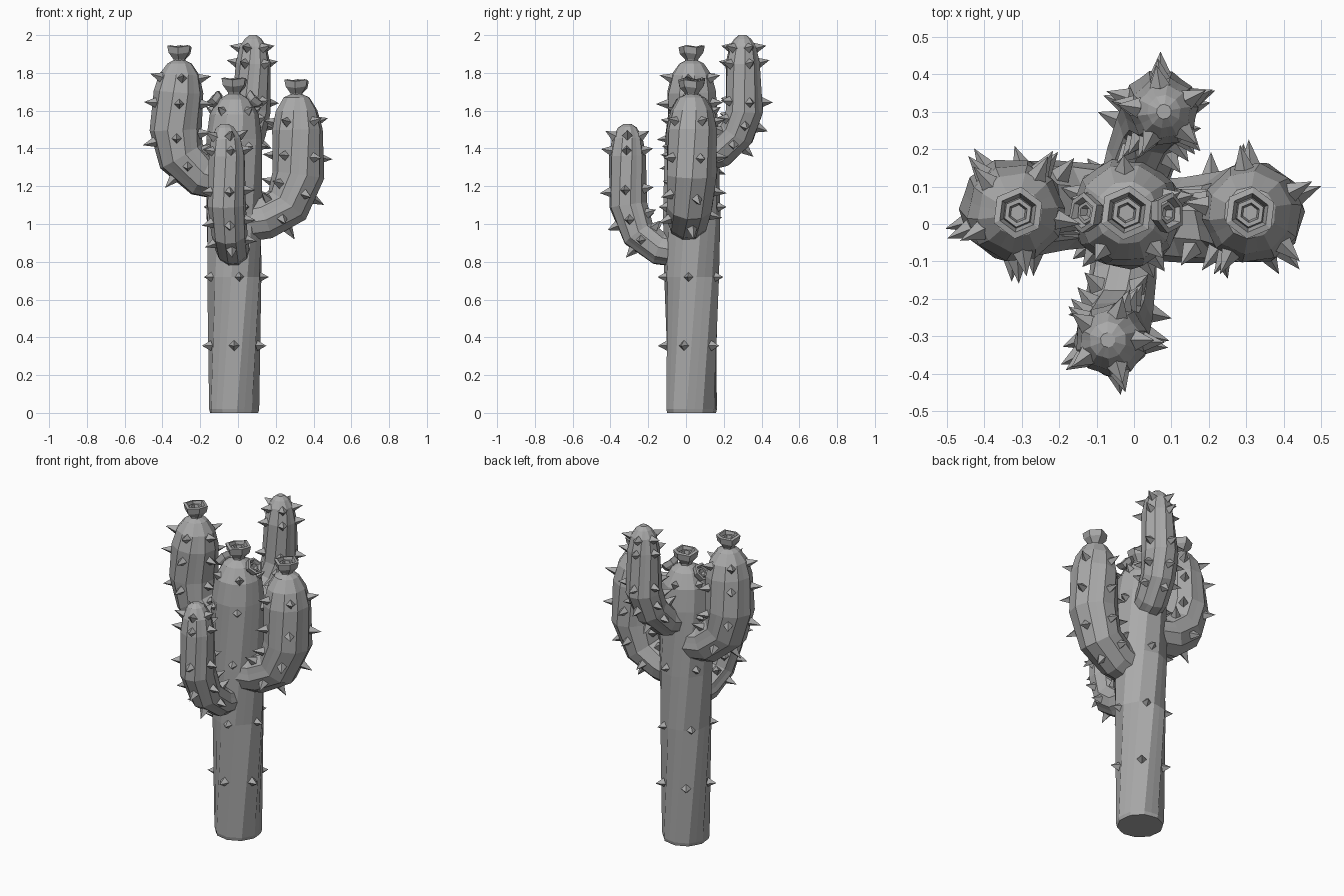
import bpy, bmesh, math
from mathutils import Vector, Matrix, Quaternion

cube = bpy.data.objects.get("Cube")
if cube:
    bpy.data.objects.remove(cube)

GREY = 0.4
mat = bpy.data.materials.new("plain grey")
mat.use_nodes = True
mat.diffuse_color = (GREY, GREY, GREY, 1)
mat.node_tree.nodes["Principled BSDF"].inputs["Base Color"].default_value = (GREY, GREY, GREY, 1)

RIBS = 5


def finish(bm, name):
    bmesh.ops.recalc_face_normals(bm, faces=bm.faces)
    mesh = bpy.data.meshes.new(name)
    bm.to_mesh(mesh)
    bm.free()
    mesh.materials.append(mat)
    obj = bpy.data.objects.new(name, mesh)
    bpy.context.collection.objects.link(obj)


def bridge(bm, loops):
    """Join a row of equal vertex loops into a closed tube."""
    n = len(loops[0])
    for lo, hi in zip(loops, loops[1:]):
        for j in range(n):
            bm.faces.new((lo[j], lo[(j + 1) % n], hi[(j + 1) % n], hi[j]))
    bm.faces.new(loops[0])
    bm.faces.new(loops[-1])


def frames(path, twist, turn):
    """Position, radius, tangent and side vector for every ring, twisting along the path."""
    pts = [Vector(p[:3]) for p in path]
    result, side, length = [], None, 0
    for i, p in enumerate(pts):
        tan = (pts[min(i + 1, len(pts) - 1)] - pts[max(i - 1, 0)]).normalized()
        if side is None:
            side = tan.cross(Vector((0, 1, 0)) if abs(tan.y) < 0.8 else Vector((1, 0, 0)))
        else:
            length += (p - pts[i - 1]).length
        side = (side - tan * side.dot(tan)).normalized()
        result.append((p, path[i][3], tan, Quaternion(tan, turn + twist * length) @ side))
    return result


def stem(name, path, valley, spine_rows, spine_len, turn, twist=0.55):
    """Ribbed tube along a path, plus a set of spines standing on its ribs."""
    rings = frames(path, twist, turn)
    bm = bmesh.new()
    loops = []
    for p, r, tan, side in rings:
        loop = []
        for k in range(RIBS):
            for off, f in ((-0.3, 1), (0.3, 1), (math.pi / RIBS, valley)):
                spin = Quaternion(tan, k * math.tau / RIBS + off)
                loop.append(bm.verts.new(p + spin @ side * r * f))
        loops.append(loop)
    bridge(bm, loops)
    finish(bm, name)

    # spines: four-sided pyramids
    bm = bmesh.new()
    for row in spine_rows:
        i = int(row)
        t = row - i
        (p0, r0, t0, s0), (p1, r1, t1, s1) = rings[i], rings[i + 1]
        p, r = p0.lerp(p1, t), r0 + (r1 - r0) * t
        tan, side = t0.lerp(t1, t).normalized(), s0.lerp(s1, t).normalized()
        slope = (r1 - r0) / (p1 - p0).length
        for k in range(RIBS):
            out = Quaternion(tan, k * math.tau / RIBS) @ side
            aim = (out - tan * max(slope, -1)).normalized()
            place = Matrix.Translation(p + out * r * 0.92 + aim * spine_len / 2)
            place = place @ aim.to_track_quat('Z', 'Y').to_matrix().to_4x4()
            bmesh.ops.create_cone(bm, cap_ends=True, segments=4, radius1=0.028, radius2=0,
                                  depth=spine_len, matrix=place)
    finish(bm, name + "_spines")


def flower(name, loc, size, tilt=0.0):
    """Six-sided open cup with a wavy rim and a smaller cup inside."""
    bm = bmesh.new()
    profile = ((0.45, -0.3), (0.5, 0.1), (0.9, 0.5), (1.0, 1.0), (0.75, 1.05), (0.6, 0.6),
               (0.55, 0.9), (0.38, 0.9), (0.3, 0.5))
    place = Matrix.Translation(loc) @ Matrix.Rotation(tilt, 4, 'Y') @ Matrix.Scale(size, 4)
    loops = []
    for r, z in profile:
        loop = []
        for k in range(6):
            a = k * math.tau / 6 + 0.4
            lift = 0.12 * (k % 2) if r > 0.7 else 0
            loop.append(bm.verts.new(place @ Vector((r * math.cos(a), r * math.sin(a), z + lift))))
        loops.append(loop)
    bridge(bm, loops)
    finish(bm, name)


# trunk
stem("trunk", [(-0.02, 0.03, 0, 0.13), (-0.02, 0.03, 0.02, 0.135), (-0.02, 0.03, 0.72, 0.146),
               (-0.02, 0.03, 1.05, 0.152), (-0.02, 0.03, 1.45, 0.148), (-0.02, 0.03, 1.58, 0.13),
               (-0.02, 0.03, 1.66, 0.085), (-0.02, 0.03, 1.69, 0.03)],
     0.96, (1.48, 2, 3.1, 3.9, 5.2), 0.05, 1.37)

# side arms
stem("right_arm", [(-0.04, 0.05, 1.22, 0.105), (-0.19, 0.05, 1.26, 0.12), (-0.3, 0.04, 1.36, 0.13),
                   (-0.33, 0.04, 1.5, 0.138), (-0.315, 0.03, 1.7, 0.132), (-0.31, 0.03, 1.79, 0.108),
                   (-0.31, 0.03, 1.85, 0.065), (-0.31, 0.03, 1.87, 0.025)],
     0.94, (1.6, 2.7, 3.7, 4.8), 0.07, 0)
stem("left_arm", [(0, 0.01, 1.0, 0.105), (0.14, 0.01, 1.03, 0.115), (0.26, 0.02, 1.1, 0.125),
                  (0.32, 0.03, 1.26, 0.138), (0.315, 0.03, 1.5, 0.135), (0.31, 0.03, 1.6, 0.112),
                  (0.31, 0.03, 1.67, 0.07), (0.31, 0.03, 1.69, 0.025)],
     0.94, (1.5, 2.5, 3.4, 4.4), 0.07, math.pi)

# front and back arms
stem("front_arm", [(-0.02, 0, 0.85, 0.085), (-0.03, -0.14, 0.87, 0.09), (-0.045, -0.25, 0.95, 0.095),
                   (-0.06, -0.305, 1.1, 0.102), (-0.06, -0.31, 1.36, 0.098), (-0.065, -0.31, 1.45, 0.082),
                   (-0.07, -0.31, 1.51, 0.05), (-0.07, -0.31, 1.53, 0.02)],
     0.93, (1.7, 2.5, 3.3, 4.3, 5.2), 0.06, math.pi)
stem("back_arm", [(-0.02, 0.05, 1.35, 0.085), (0.02, 0.18, 1.39, 0.095), (0.05, 0.27, 1.48, 0.098),
                  (0.07, 0.31, 1.6, 0.103), (0.08, 0.3, 1.85, 0.092), (0.08, 0.3, 1.94, 0.072),
                  (0.08, 0.3, 1.98, 0.045), (0.08, 0.3, 2.0, 0.02)],
     0.93, (1.7, 2.5, 3.2, 4.0, 4.9), 0.06, 0)

# flowers on the tips, with two buds beside the trunk flower
flower("trunk_flower", (-0.02, 0.03, 1.69), 0.073)
flower("right_arm_flower", (-0.31, 0.03, 1.865), 0.07)
flower("left_arm_flower", (0.31, 0.03, 1.685), 0.07)
flower("right_bud", (-0.095, 0.03, 1.63), 0.055, -0.8)
flower("left_bud", (0.055, 0.03, 1.63), 0.055, 0.8)
